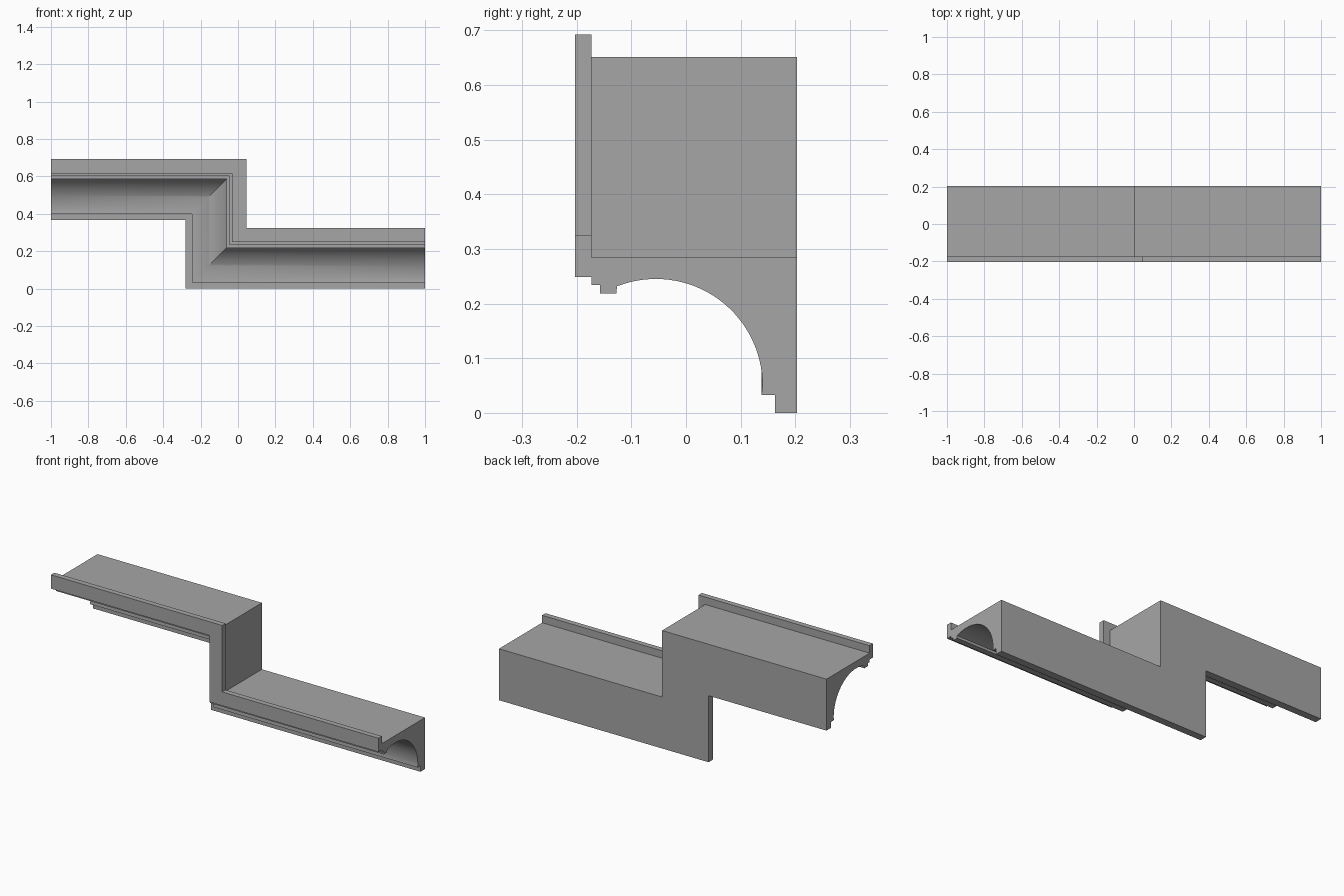
import bpy, bmesh, math

if "Cube" in bpy.data.objects:
    bpy.data.objects.remove(bpy.data.objects["Cube"], do_unlink=True)

# Plain grey finish
grey = bpy.data.materials.new("grey")
grey.use_nodes = True
colour = (0.38, 0.38, 0.38, 1)
grey.diffuse_color = colour
grey.node_tree.nodes["Principled BSDF"].inputs["Base Color"].default_value = colour

RISE = 0.367        # height between the two runs
STEP_X = -0.28      # inner edge of the upright run
COVE_Y, COVE_H, COVE_R = -0.055, 0.05, 0.195

# Cross-section as (depth, offset): back, top, front lip
profile = [(0.138, 0.033), (0.163, 0.033), (0.163, 0), (0.203, 0), (0.203, 0.284),
           (-0.173, 0.284), (-0.173, 0.325), (-0.203, 0.325), (-0.203, 0.249),
           (-0.173, 0.249), (-0.173, 0.234), (-0.157, 0.234), (-0.157, 0.218),
           (-0.127, 0.218)]

# Concave cove from the front fillet round to the back foot
start, end, steps = math.radians(111.5), math.radians(-4), 32
for i in range(steps):
    a = start + (end - start) * i / steps
    profile.append((COVE_Y + COVE_R * math.cos(a), COVE_H + COVE_R * math.sin(a)))

# Mitred sweep: upper run, upright, lower run
bm = bmesh.new()
stations = [
    lambda h: (-1, RISE + h),
    lambda h: (STEP_X + h, RISE + h),
    lambda h: (STEP_X + h, h),
    lambda h: (1, h),
]
rings = []
for station in stations:
    ring = []
    for y, h in profile:
        x, z = station(h)
        ring.append(bm.verts.new((x, y, z)))
    rings.append(ring)

count = len(profile)
for a, b in zip(rings, rings[1:]):
    for i in range(count):
        j = (i + 1) % count
        bm.faces.new((a[i], a[j], b[j], b[i]))

# End caps
bm.faces.new(rings[0])
bm.faces.new(rings[-1][::-1])
bmesh.ops.recalc_face_normals(bm, faces=bm.faces)

mesh = bpy.data.meshes.new("stepped_cornice")
bm.to_mesh(mesh)
bm.free()
mesh.materials.append(grey)
cornice = bpy.data.objects.new("stepped_cornice", mesh)
bpy.context.collection.objects.link(cornice)

# Smooth cove, crisp edges
bpy.context.view_layer.objects.active = cornice
cornice.select_set(True)
bpy.ops.object.shade_smooth_by_angle(angle=math.radians(30))
